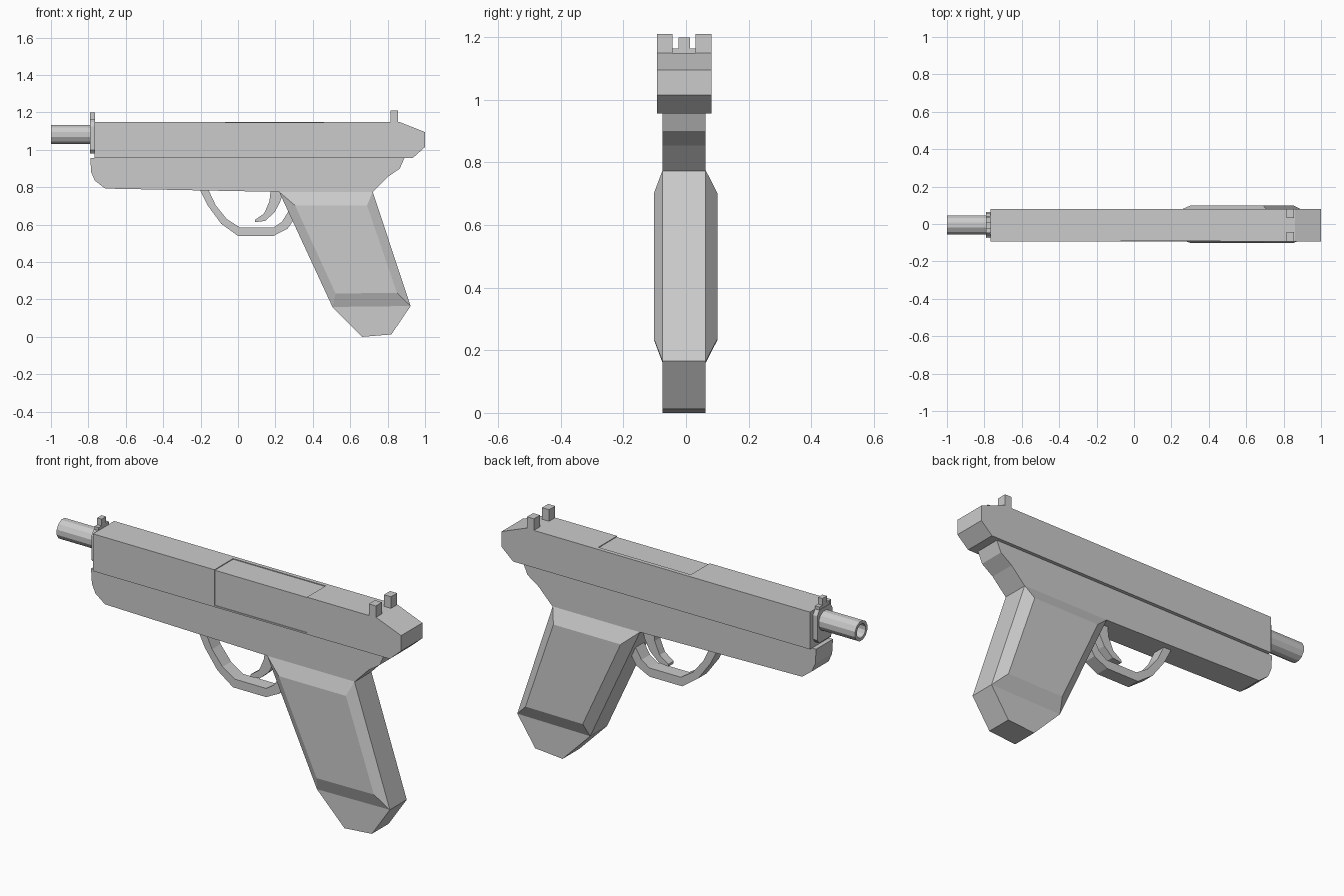
import bpy, bmesh, math
from mathutils import Matrix

YC = -0.006  # centre plane of the body


def loft(name, rings):
    """Solid through matching rings of 3D points, capped at both ends."""
    bm = bmesh.new()
    vs = [[bm.verts.new(p) for p in ring] for ring in rings]
    for a, b in zip(vs, vs[1:]):
        for i in range(len(a)):
            j = (i + 1) % len(a)
            bm.faces.new((a[i], a[j], b[j], b[i]))
    bm.faces.new(vs[0])
    bm.faces.new(vs[-1])
    bmesh.ops.recalc_face_normals(bm, faces=bm.faces)
    me = bpy.data.meshes.new(name)
    bm.to_mesh(me)
    bm.free()
    ob = bpy.data.objects.new(name, me)
    bpy.context.collection.objects.link(ob)
    return ob


def prism(name, profile, y0, y1):
    return loft(name, [[(x, y, z) for x, z in profile] for y in (y0, y1)])


def box(name, x0, x1, y0, y1, z0, z1):
    return prism(name, [(x0, z0), (x1, z0), (x1, z1), (x0, z1)], y0, y1)


def cut(ob, cutter):
    m = ob.modifiers.new("cut", 'BOOLEAN')
    m.operation, m.solver, m.object = 'DIFFERENCE', 'EXACT', cutter
    cutter.hide_render = True
    cutter.hide_set(True)


# Slide with a shallow recessed panel on its front side and top
slide = prism("slide", [(-0.767, 0.957), (0.935, 0.957), (1, 1.015), (1, 1.095),
                        (0.86, 1.15), (-0.767, 1.15)], -0.093, 0.081)
cut(slide, box("panel_side_cutter", -0.07, 0.46, -0.2, -0.089, 0.965, 1.3))
cut(slide, box("panel_top_cutter", -0.07, 0.46, -0.21, 0.06, 1.146, 1.31))

# Front plate and front sight
loft("front_plate", [[(x, YC + y, z) for y, z in
     [(-0.045, 0.98), (0.045, 0.98), (0.062, 1.0), (0.062, 1.125), (0.045, 1.15),
      (-0.045, 1.15), (-0.062, 1.125), (-0.062, 1.0)]] for x in (-0.792, -0.76)])
loft("front_sight", [[(x, YC + y, z) for y, z in
     [(-0.042, 1.14), (0.042, 1.14), (0.042, 1.165), (0.018, 1.165), (0.018, 1.2),
      (-0.018, 1.2), (-0.018, 1.165), (-0.042, 1.165)]] for x in (-0.79, -0.765)])

# Rear sight posts
for side, y0, y1 in (("right", -0.093, -0.043), ("left", 0.031, 0.081)):
    box("rear_sight_" + side, 0.815, 0.855, y0, y1, 1.14, 1.21)

# Hollow barrel tube: outer wall, rim, bore wall and bore end
N = 12


def ring(x, r):
    return [(x, YC + r * math.cos(2 * math.pi * (i + 0.5) / N),
             1.082 + r * math.sin(2 * math.pi * (i + 0.5) / N)) for i in range(N)]


loft("barrel", [ring(-0.77, 0.052), ring(-1, 0.052), ring(-1, 0.036), ring(-0.82, 0.036)])

# Frame under the slide
prism("frame", [(-0.79, 0.957), (-0.785, 0.88), (-0.765, 0.835), (-0.71, 0.793),
                (0.22, 0.775), (0.72, 0.773), (0.80, 0.855), (0.865, 0.9),
                (0.89, 0.957)], -0.075, 0.063)

# Grip: flat core outline with bevelled swells on both sides
outer = [(0.22, 0.775), (0.72, 0.775), (0.923, 0.165), (0.505, 0.16)]
inner = [(0.305, 0.703), (0.69, 0.703), (0.85, 0.235), (0.522, 0.232)]
loft("grip", [[(x, y, z) for x, z in prof] for prof, y in
     ((inner, -0.102), (outer, -0.075), (outer, 0.063), (inner, 0.1))])
prism("grip_base", [(0.505, 0.16), (0.663, 0), (0.82, 0.013), (0.923, 0.165)], -0.075, 0.063)

# Trigger guard and trigger
guard_out = [(-0.205, 0.79), (-0.16, 0.7), (-0.09, 0.605), (0, 0.54), (0.19, 0.54),
             (0.265, 0.578), (0.32, 0.66)]
guard_in = [(-0.16, 0.79), (-0.12, 0.705), (-0.06, 0.63), (0.01, 0.585), (0.19, 0.585),
            (0.235, 0.615), (0.29, 0.705)]
prism("trigger_guard", guard_out + guard_in[::-1], YC - 0.035, YC + 0.035)
prism("trigger", [(0.175, 0.785), (0.168, 0.725), (0.14, 0.66), (0.09, 0.625), (0.09, 0.613),
                  (0.145, 0.62), (0.195, 0.665), (0.225, 0.72), (0.245, 0.785)],
      YC - 0.022, YC + 0.022)
